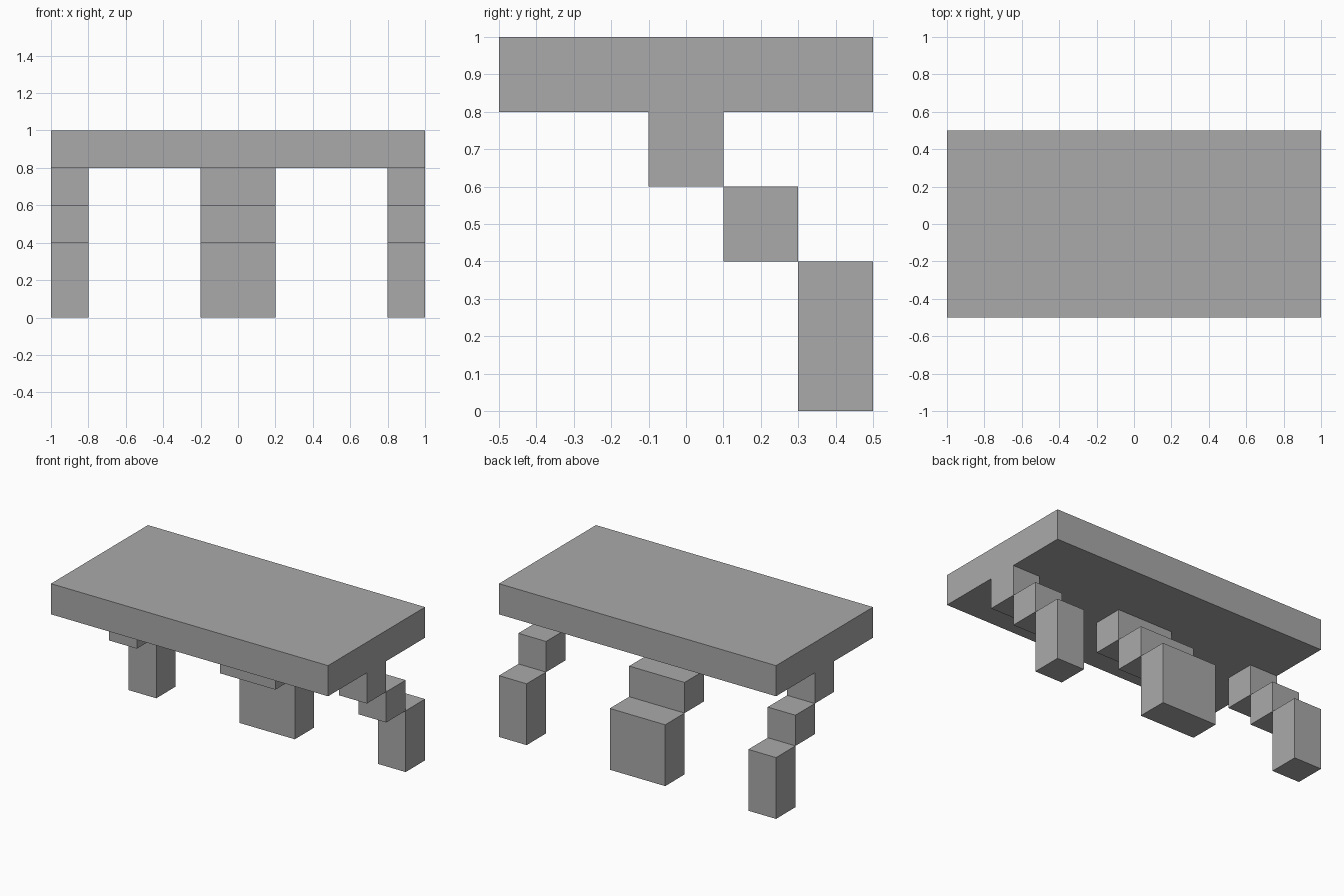
import bpy
import bmesh

cube = bpy.data.objects.get("Cube")
if cube:
    bpy.data.objects.remove(cube, do_unlink=True)

GREY = (0.4, 0.4, 0.4, 1.0)
grey = bpy.data.materials.new("plain grey")
grey.use_nodes = True
grey.diffuse_color = GREY
grey.node_tree.nodes["Principled BSDF"].inputs["Base Color"].default_value = GREY


def box(name, x, y, z):
    """Flat-shaded box spanning the given (low, high) ranges."""
    bm = bmesh.new()
    bmesh.ops.create_cube(bm, size=1)
    for v in bm.verts:
        v.co = [r[0] + (c + 0.5) * (r[1] - r[0]) for c, r in zip(v.co, (x, y, z))]
    mesh = bpy.data.meshes.new(name)
    bm.to_mesh(mesh)
    bm.free()
    mesh.materials.append(grey)
    obj = bpy.data.objects.new(name, mesh)
    bpy.context.collection.objects.link(obj)


# Slab on top
box("slab", (-1, 1), (-0.5, 0.5), (0.8, 1))

# Three stepped legs, each going down and back
legs = {"right": (-1, -0.8), "middle": (-0.2, 0.2), "left": (0.8, 1)}
steps = {
    "upper_step": ((-0.1, 0.1), (0.6, 0.8)),
    "middle_step": ((0.1, 0.3), (0.4, 0.6)),
    "foot": ((0.3, 0.5), (0, 0.4)),
}
for side, x in legs.items():
    for part, (y, z) in steps.items():
        box(f"{side}_leg_{part}", x, y, z)
